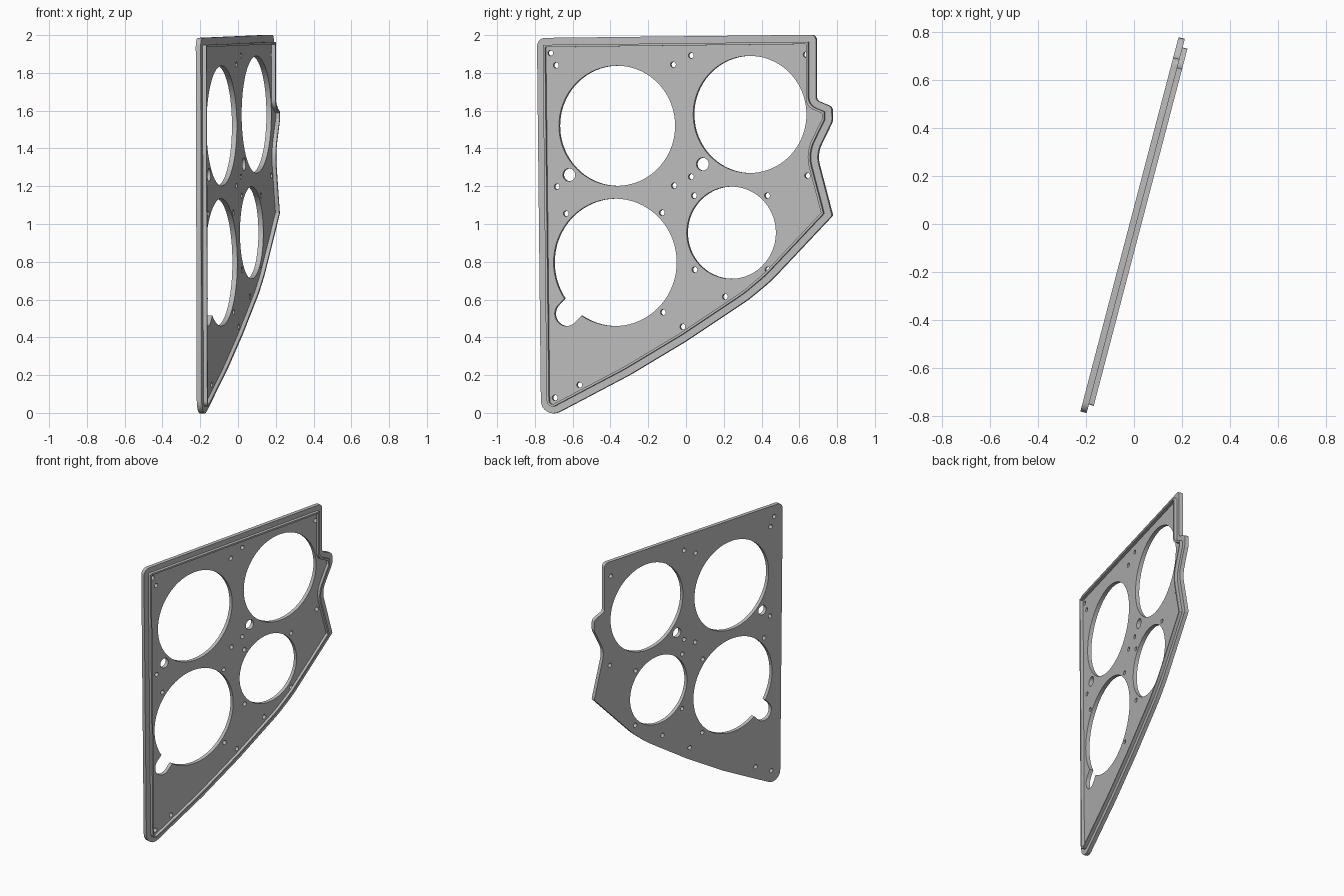
import bpy, bmesh, math
from mathutils import Matrix, Vector

cube = bpy.data.objects.get("Cube")
if cube:
    bpy.data.objects.remove(cube, do_unlink=True)

YAW = math.radians(14.7)          # the panel is turned about the vertical
COS, SIN = math.cos(YAW), math.sin(YAW)
BACK, FACE, LIP_TOP = -0.018, 0.009, 0.03

grey = bpy.data.materials.new("panel_grey")
grey.use_nodes = True
grey.diffuse_color = (0.5, 0.5, 0.5, 1)
grey.node_tree.nodes["Principled BSDF"].inputs["Base Color"].default_value = grey.diffuse_color


def plane_point(y, z):
    """Side-on position to a position in the panel plane."""
    return Vector((y / COS, z))


def inset(corners, d):
    """Miter-offset a counter-clockwise list of (point, radius) inwards."""
    result = []
    for i, (p, r) in enumerate(corners):
        a = (p - corners[i - 1][0]).normalized()
        b = (corners[(i + 1) % len(corners)][0] - p).normalized()
        na, nb = Vector((-a.y, a.x)), Vector((-b.y, b.x))
        convex = a.x * b.y - a.y * b.x > 0
        radius = max(r - d, 0.004) if convex else r + d
        result.append((p + (na + nb) * d / (1 + na.dot(nb)), radius))
    return result


def rounded(corners, steps=8):
    """Replace each corner with a fillet."""
    points = []
    for i, (p, r) in enumerate(corners):
        to_prev = corners[i - 1][0] - p
        to_next = corners[(i + 1) % len(corners)][0] - p
        turn = math.pi - to_prev.angle(to_next)
        trim = min(r * math.tan(turn / 2), to_prev.length * 0.45, to_next.length * 0.45)
        radius = trim / math.tan(turn / 2)
        a, b = to_prev.normalized(), to_next.normalized()
        mid = (a + b).normalized()
        centre = p + mid * radius / math.cos(turn / 2)
        start, end = p + a * trim - centre, p + b * trim - centre
        for k in range(steps + 1):
            t = k / steps
            w0, w1 = math.sin((1 - t) * turn), math.sin(t * turn)
            points.append(centre + (start * w0 + end * w1) / math.sin(turn))
    return points


def arc(centre, r, start, end, steps):
    return [centre + r * Vector((math.cos(t), math.sin(t)))
            for t in (start + (end - start) * k / steps for k in range(steps + 1))]


def circle(y, z, r, steps):
    return arc(plane_point(y, z), r, 0, math.tau, steps)[:-1]


def slab(name, loops, low, high):
    """Extrude filled loops between two depths of the panel."""
    curve = bpy.data.curves.new(name, "CURVE")
    curve.dimensions = "2D"
    curve.fill_mode = "BOTH"
    curve.extrude = (high - low) / 2
    for loop in loops:
        spline = curve.splines.new("POLY")
        spline.points.add(len(loop) - 1)
        for point, co in zip(spline.points, loop):
            point.co = (co.x, co.y, 0, 1)
        spline.use_cyclic_u = True
    temp = bpy.data.objects.new(name + "_curve", curve)
    bpy.context.collection.objects.link(temp)
    graph = bpy.context.evaluated_depsgraph_get()
    mesh = bpy.data.meshes.new_from_object(temp.evaluated_get(graph))
    bpy.data.objects.remove(temp, do_unlink=True)

    # Stand the flat shape upright and turn it
    mid = (low + high) / 2
    mesh.transform(Matrix(((SIN, 0, COS, mid * COS),
                           (COS, 0, -SIN, -mid * SIN),
                           (0, 1, 0, 0),
                           (0, 0, 0, 1))))
    bm = bmesh.new()
    bm.from_mesh(mesh)
    bmesh.ops.remove_doubles(bm, verts=bm.verts, dist=0.00005)
    bmesh.ops.recalc_face_normals(bm, faces=bm.faces)
    bm.to_mesh(mesh)
    bm.free()
    mesh.materials.clear()
    mesh.materials.append(grey)
    obj = bpy.data.objects.new(name, mesh)
    bpy.context.collection.objects.link(obj)
    bpy.ops.object.select_all(action="DESELECT")
    obj.select_set(True)
    bpy.context.view_layer.objects.active = obj
    bpy.ops.object.shade_smooth_by_angle(angle=math.radians(30))
    return obj


# Panel outline: side position, height, fillet radius
outline = [(plane_point(y, z), r) for y, z, r in (
    (-.787, 1.985, .045), (-.765, -.045, .068),
    (-.3, .2, .8), (0, .38, .8), (.18, .5, .8), (.33, .6, .8), (.45, .7, .8),
    (.775, 1.045, .012), (.69, 1.37, .15), (.775, 1.545, .06),
    (.773, 1.62, .03), (.69, 1.655, .025), (.69, 2.002, .03))]

# Large round openings
openings = [circle(y, z, r, 80) for y, z, r in (
    (-.363, 1.52, .318), (.34, 1.58, .31), (.242, .954, .244))]

# Large opening with a rounded slot at its lower corner
hub, hub_r, slot_r = plane_point(-.373, .797), .337, .065
slot_end = plane_point(-.63, .525)
reach = slot_end - hub
aim = math.atan2(reach.y, reach.x)
gap = math.asin(slot_r / hub_r)
openings.append(arc(hub, hub_r, aim + gap, aim + math.tau - gap, 80)
                + arc(slot_end, slot_r, aim - math.pi / 2, aim + math.pi / 2, 20))

# Cable holes and screw holes
openings += [circle(y, z, .034, 32) for y, z in ((-.617, 1.26), (.09, 1.317))]
openings += [circle(y, z, .015, 16) for y, z in (
    (-.715, 1.905), (-.686, 1.84), (-.066, 1.844), (.029, 1.892), (.637, 1.897),
    (-.681, 1.198), (-.061, 1.203), (.029, 1.25), (.645, 1.256), (-.633, 1.055),
    (-.125, 1.06), (.045, 1.15), (.432, 1.15), (.048, .758), (.435, .758),
    (.209, .615), (-.016, .456), (-.119, .533), (-.562, .148), (-.692, .08))]

slab("panel", [rounded(outline)] + openings, BACK, FACE)

# Thin raised lip that follows the outline
slab("raised_lip", [rounded(inset(outline, .037)), rounded(inset(outline, .049))], FACE - .001, LIP_TOP)
